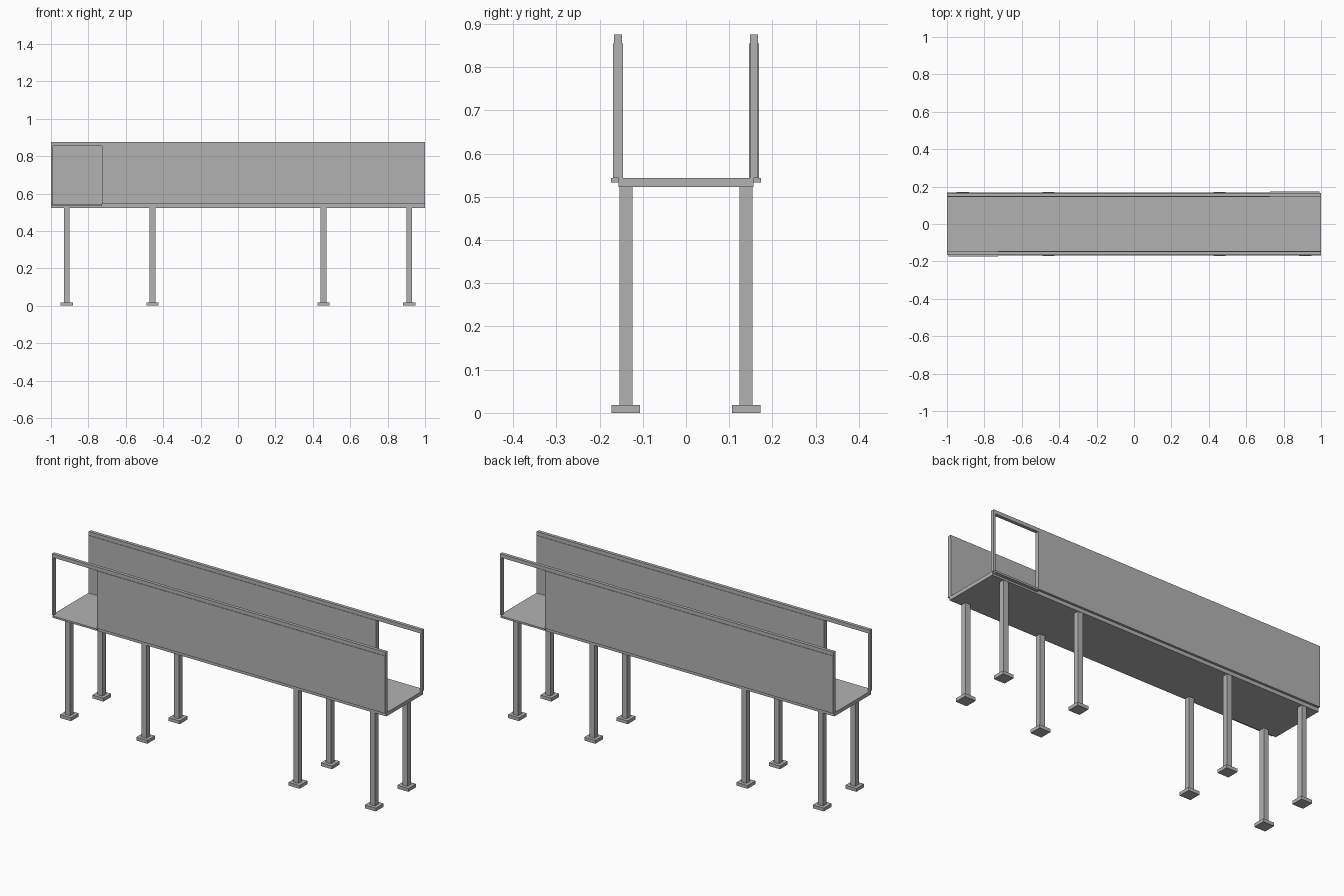
import bpy

if "Cube" in bpy.data.objects:
    bpy.data.objects.remove(bpy.data.objects["Cube"])

grey = bpy.data.materials.new("grey")
grey.diffuse_color = (0.45, 0.45, 0.45, 1)
grey.use_nodes = True
grey.node_tree.nodes["Principled BSDF"].inputs["Base Color"].default_value = grey.diffuse_color


def box(name, x, y, z):
    """Box from (min, max) ranges on each axis."""
    verts = [(a, b, c) for a in x for b in y for c in z]
    faces = [(0, 1, 3, 2), (4, 6, 7, 5), (0, 4, 5, 1),
             (2, 3, 7, 6), (0, 2, 6, 4), (1, 5, 7, 3)]
    mesh = bpy.data.meshes.new(name)
    mesh.from_pydata(verts, [], faces)
    mesh.materials.append(grey)
    obj = bpy.data.objects.new(name, mesh)
    bpy.context.collection.objects.link(obj)


def turned_box(name, side, x, y, z):
    """Box given for the front side; side -1 turns it half round to the back."""
    box(name, sorted(side * v for v in x), sorted(side * v for v in y), z)


DECK_BOTTOM, DECK_TOP = 0.523, 0.543
RAIL_BOTTOM, TOP = 0.855, 0.875
OPENING = -0.727                      # inner end of the doorway
FRAME_Y = (-0.166, -0.148)

# Walkway floor
box("deck", (-1, 1), (-0.156, 0.156), (DECK_BOTTOM, DECK_TOP))

# Side walls, each with a framed doorway at one end
for side, label in ((1, "front"), (-1, "back")):
    turned_box(label + "_top_rail", side, (-1, 1), FRAME_Y, (RAIL_BOTTOM, TOP))
    turned_box(label + "_wall_panel", side, (OPENING, 1), (-0.1686, -0.1455),
               (DECK_TOP, RAIL_BOTTOM))
    turned_box(label + "_corner_post", side, (-1, -0.99), FRAME_Y,
               (DECK_TOP, RAIL_BOTTOM))
    turned_box(label + "_door_sill", side, (-0.992, OPENING), (-0.174, -0.156),
               (0.533, DECK_TOP))

# Legs with square foot plates
for x in (-0.915, -0.457, 0.457, 0.915):
    for y in (-0.139, 0.139):
        box("leg", (x - 0.015, x + 0.015), (y - 0.015, y + 0.015),
            (0.018, DECK_BOTTOM))
        box("foot_plate", (x - 0.033, x + 0.033), (y - 0.033, y + 0.033),
            (0, 0.018))
